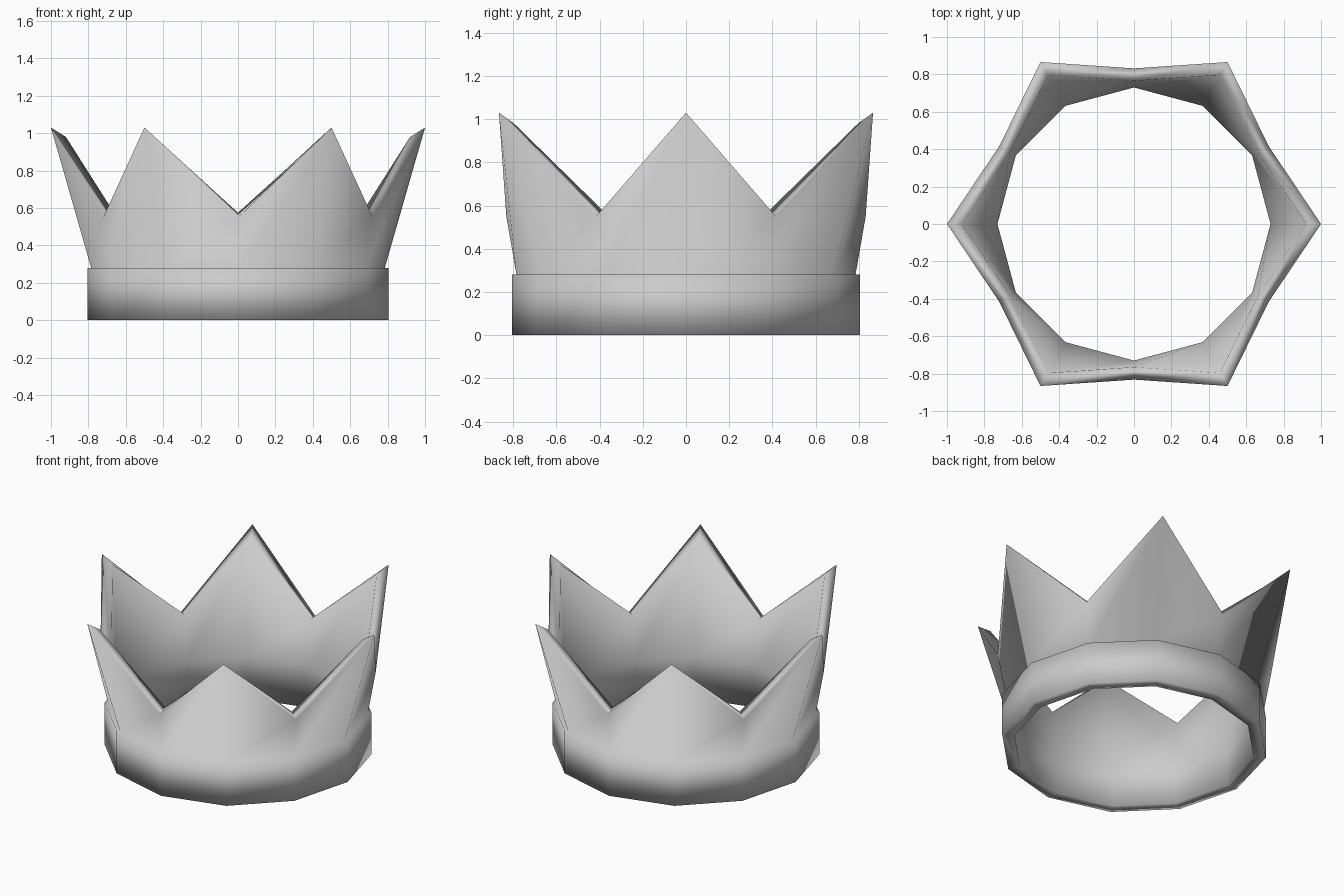
import bpy, bmesh
from math import cos, sin, radians

if "Cube" in bpy.data.objects:
    bpy.data.objects.remove(bpy.data.objects["Cube"])

# Closed wall cross-sections (radius, height): outer bottom -> band step -> rim -> inner bottom
STEP = [(0.805, 0.0), (0.805, 0.28), (0.785, 0.28)]
INNER = [(0.73, 0.28), (0.73, 0.0)]
PEAK = STEP + [(1.0, 1.03), (0.92, 0.98)] + INNER
VALLEY = STEP + [(0.832, 0.55), (0.765, 0.575)] + INNER
SIDES = 12

bm = bmesh.new()

# Twelve columns alternating peaks and valleys
columns = []
for i in range(SIDES):
    a = radians(360 * i / SIDES)
    profile = VALLEY if i % 2 else PEAK
    columns.append([bm.verts.new((r * cos(a), r * sin(a), z)) for r, z in profile])

# Skin neighbouring columns, softly shaded throughout
n = len(PEAK)
for i in range(SIDES):
    c, d = columns[i], columns[(i + 1) % SIDES]
    for j in range(n):
        k = (j + 1) % n
        bm.faces.new((c[j], d[j], d[k], c[k])).smooth = True

bmesh.ops.recalc_face_normals(bm, faces=bm.faces)
mesh = bpy.data.meshes.new("crown")
bm.to_mesh(mesh)
bm.free()
crown = bpy.data.objects.new("crown", mesh)
bpy.context.collection.objects.link(crown)
